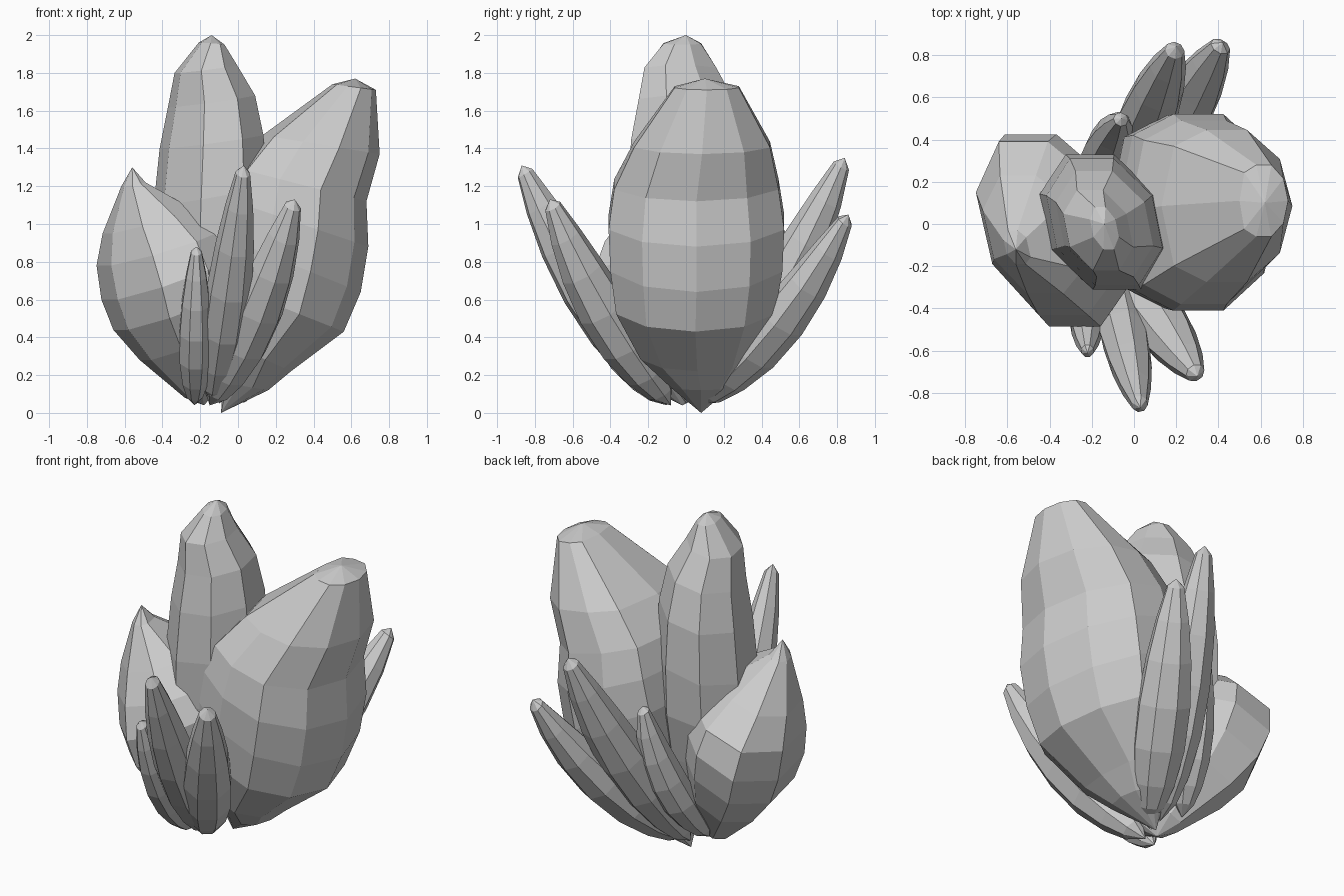
import bpy, bmesh
from math import pi, cos, sin, copysign
from mathutils import Vector

if "Cube" in bpy.data.objects:
    bpy.data.objects.remove(bpy.data.objects["Cube"])


def skin(name, base, rings, tip, sides, phase, boxy=1.0):
    """Faceted crystal: each ring is (centre, half axis u, half axis v).
    boxy < 1 keeps the inner half of each ring wide."""
    bm = bmesh.new()
    angs = [(i + phase) * 2 * pi / sides for i in range(sides)]
    ku, kv = 1 / max(cos(a) for a in angs), 1 / max(sin(a) for a in angs)
    prof = []
    for a in angs:
        x, y = cos(a) * ku, sin(a) * kv
        if x < -.01:
            y = copysign(abs(y) ** boxy, y) if abs(y) > .01 else y
        prof.append((x, y))
    loops = [[bm.verts.new(c + u * x + v * y) for x, y in prof] for c, u, v in rings]
    lo, hi = bm.verts.new(base), bm.verts.new(tip)
    for i in range(sides):
        j = (i + 1) % sides
        bm.faces.new((lo, loops[0][j], loops[0][i]))
        bm.faces.new((hi, loops[-1][i], loops[-1][j]))
        for a, b in zip(loops, loops[1:]):
            bm.faces.new((a[i], a[j], b[j], b[i]))
    bmesh.ops.recalc_face_normals(bm, faces=bm.faces)
    me = bpy.data.meshes.new(name)
    bm.to_mesh(me)
    bm.free()
    ob = bpy.data.objects.new(name, me)
    bpy.context.collection.objects.link(ob)


def big_crystal(name, sx, base, rows, tip, sides, phase, boxy, shear):
    """Rows: outer reach, outer z, inner reach, inner z, half width, y centre."""
    rings = []
    for ro, zo, ri, zi, w, y in rows:
        o, i = Vector((sx * ro, y, zo)), Vector((sx * ri, y, zi))
        rings.append(((o + i) / 2, (o - i) / 2, Vector((shear * w, w, 0))))
    skin(name, Vector(base), rings, Vector(tip), sides, phase, boxy)


def small_crystal(name, base, tip, width, thick, bow):
    """Slim shard swelling along a slightly bowed axis."""
    base, tip = Vector(base), Vector(tip)
    axis = (tip - base).normalized()
    side = axis.cross(Vector((0, 0, 1))).normalized()
    out = axis.cross(side).normalized()
    if out.z > 0:
        out = -out
    rings = []
    for t, f in ((.07, .5), (.17, .78), (.32, .98), (.5, 1), (.68, .86), (.84, .62), (.97, .33)):
        c = base.lerp(tip, t) + out * bow * 4 * t * (1 - t)
        rings.append((c, out * thick * f, out.cross(axis) * width * f))
    skin(name, base, rings, tip, 8, .5)


# Tall centre crystal
big_crystal("centre_crystal", 1, (-.12, 0, .05), [
    (.05, .3, -.28, .3, .18, 0), (.1, .6, -.38, .6, .26, 0),
    (.13, .9, -.43, .85, .31, .01), (.13, 1.2, -.42, 1.1, .32, .01),
    (.11, 1.47, -.39, 1.4, .30, .01), (.07, 1.68, -.35, 1.62, .25, 0),
    (-.02, 1.84, -.32, 1.8, .19, -.03), (-.08, 1.95, -.2, 1.96, .1, -.02)],
    (-.14, 0, 2.0), 8, .5, 1, -.2)

# Broad right crystal
big_crystal("right_crystal", 1, (-.09, .08, 0), [
    (.16, .12, -.08, .16, .16, .08), (.28, .22, -.11, .4, .3, .06),
    (.56, .43, -.12, .7, .42, .05), (.65, .64, -.12, .95, .455, .055),
    (.69, .88, -.08, 1.14, .465, .055), (.68, 1.12, -.02, 1.3, .435, .055),
    (.75, 1.37, .13, 1.47, .36, .085), (.73, 1.71, .5, 1.74, .17, .11)],
    (.62, .1, 1.77), 10, 0, .5, 0)

# Broad left crystal, turned slightly
big_crystal("left_crystal", -1, (-.18, -.02, .04), [
    (.27, .08, .1, .15, .12, -.02), (.49, .28, .08, .45, .32, -.02),
    (.62, .44, .07, .65, .42, -.03), (.68, .6, .09, .82, .455, -.03),
    (.71, .78, .15, .96, .41, -.02), (.69, .95, .28, 1.08, .28, -.05),
    (.61, 1.2, .5, 1.22, .08, -.11)],
    (-.56, -.12, 1.30), 8, .5, .6, -.23)

# Slim front and back shards
for name, base, tip, w, t, bow in (
        ("front_shard_tall", (-.14, -.1, .05), (.03, -.87, 1.31), .11, .13, .05),
        ("front_shard_right", (-.15, -.08, .04), (.30, -.72, 1.13), .13, .13, .06),
        ("front_shard_left", (-.23, -.1, .04), (-.22, -.61, .88), .085, .1, .06),
        ("back_shard_tall", (-.1, .1, .05), (.20, .84, 1.35), .13, .13, .05),
        ("back_shard_right", (-.05, .06, .04), (.42, .86, 1.05), .14, .12, .075),
        ("back_shard_left", (-.24, .12, .12), (-.06, .5, 1.0), .1, .1, .07)):
    small_crystal(name, base, tip, w, t, bow)
